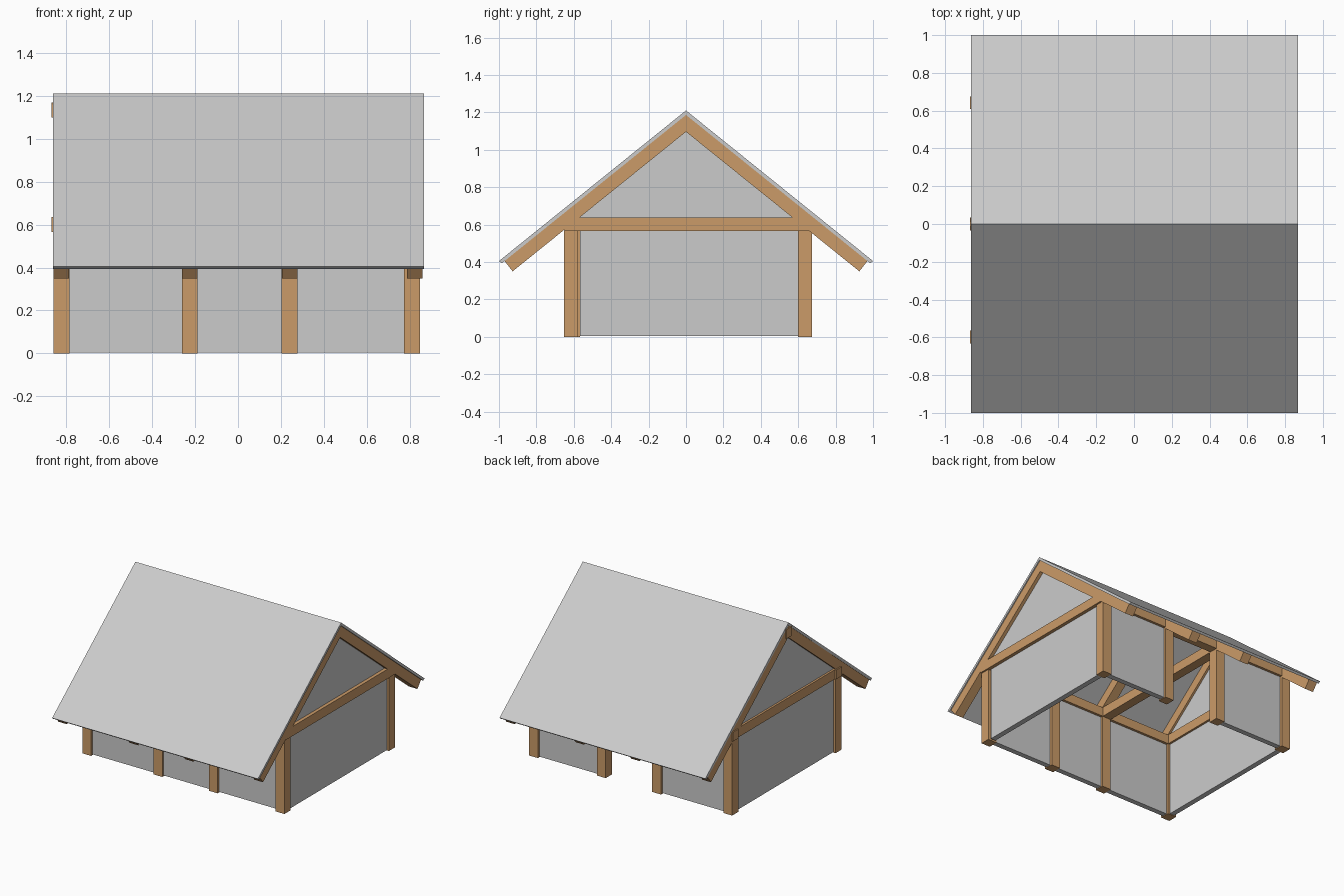
import bpy, bmesh

if "Cube" in bpy.data.objects:
    bpy.data.objects.remove(bpy.data.objects["Cube"])

wood = bpy.data.materials.new("wood")
wood.diffuse_color = (0.60, 0.33, 0.14, 1)
wood.use_nodes = True
wood.node_tree.nodes["Principled BSDF"].inputs["Base Color"].default_value = wood.diffuse_color

SLOPE = 0.805          # roof pitch, rise over run
UNDER = 1.186          # underside of roofing at the ridge
TRUSS_X = [-0.823, -0.225, 0.242, 0.823]
POST_X = [-0.823, -0.225, 0.24, 0.81]


def prism(name, profile, x0, x1, mat=None):
    """Extrude a closed (y, z) profile from x0 to x1."""
    bm = bmesh.new()
    face = bm.faces.new([bm.verts.new((x0, y, z)) for y, z in profile])
    ext = bmesh.ops.extrude_face_region(bm, geom=[face])["geom"]
    moved = [v for v in ext if isinstance(v, bmesh.types.BMVert)]
    bmesh.ops.translate(bm, verts=moved, vec=(x1 - x0, 0, 0))
    bmesh.ops.recalc_face_normals(bm, faces=bm.faces)
    me = bpy.data.meshes.new(name)
    bm.to_mesh(me)
    bm.free()
    ob = bpy.data.objects.new(name, me)
    bpy.context.collection.objects.link(ob)
    if mat:
        me.materials.append(mat)
    return ob


def box(name, x0, x1, y0, y1, z0, z1, mat=None):
    return prism(name, [(y0, z0), (y1, z0), (y1, z1), (y0, z1)], x0, x1, mat)


def under(y, drop=0.0):
    return UNDER - drop - SLOPE * abs(y)


# roofing sheets, one per side
for s, side in ((-1, "front"), (1, "back")):
    prism(side + "_roof",
          [(0, UNDER), (0, 1.21), (s * 1.0, 1.21 - SLOPE), (s * 0.985, under(0.985))],
          -0.862, 0.867)

# trusses: rafter pairs and tie beams
for x in TRUSS_X:
    a, b = x - 0.036, x + 0.036
    for s, side in ((-1, "front"), (1, "back")):
        prism(side + "_rafter",
              [(0, under(0, 0.09)), (0, UNDER), (s * 0.97, under(0.97)),
               (s * 0.927, under(0.927, 0.09))], a, b, wood)
    box("tie_beam", a, b, -0.65, 0.665, 0.565, 0.637, wood)

# wall plates and ridge beam
for name, y, z in (("front_plate", -0.598, 0.565), ("back_plate", 0.642, 0.565),
                   ("ridge_beam", 0.0, 1.10)):
    box(name, -0.868, 0.855, y - 0.034, y + 0.034, z, z + 0.07, wood)

# posts
for i, x in enumerate(POST_X):
    fy = -0.615 if i == 3 else -0.603
    for name, y in (("front_post", fy), ("back_post", 0.637)):
        box(name, x - 0.037, x + 0.037, y - 0.037, y + 0.037, 0, 0.567, wood)

# long wall panels between posts; the middle back bay is the doorway
for i in range(3):
    a, b = POST_X[i] + 0.03, POST_X[i + 1] - 0.03
    box("front_wall", a, b, -0.623, -0.583, 0.005, 0.567)
    if i != 1:
        box("back_wall", a, b, 0.617, 0.657, 0.005, 0.567)

# end walls and gable infills
for x, side in ((-0.823, "left"), (0.813, "right")):
    box(side + "_wall", x - 0.02, x + 0.02, -0.567, 0.602, 0.005, 0.567)
    prism(side + "_gable", [(-0.62, 0.61), (0.62, 0.61), (0, 1.13)], x - 0.02, x + 0.02)
